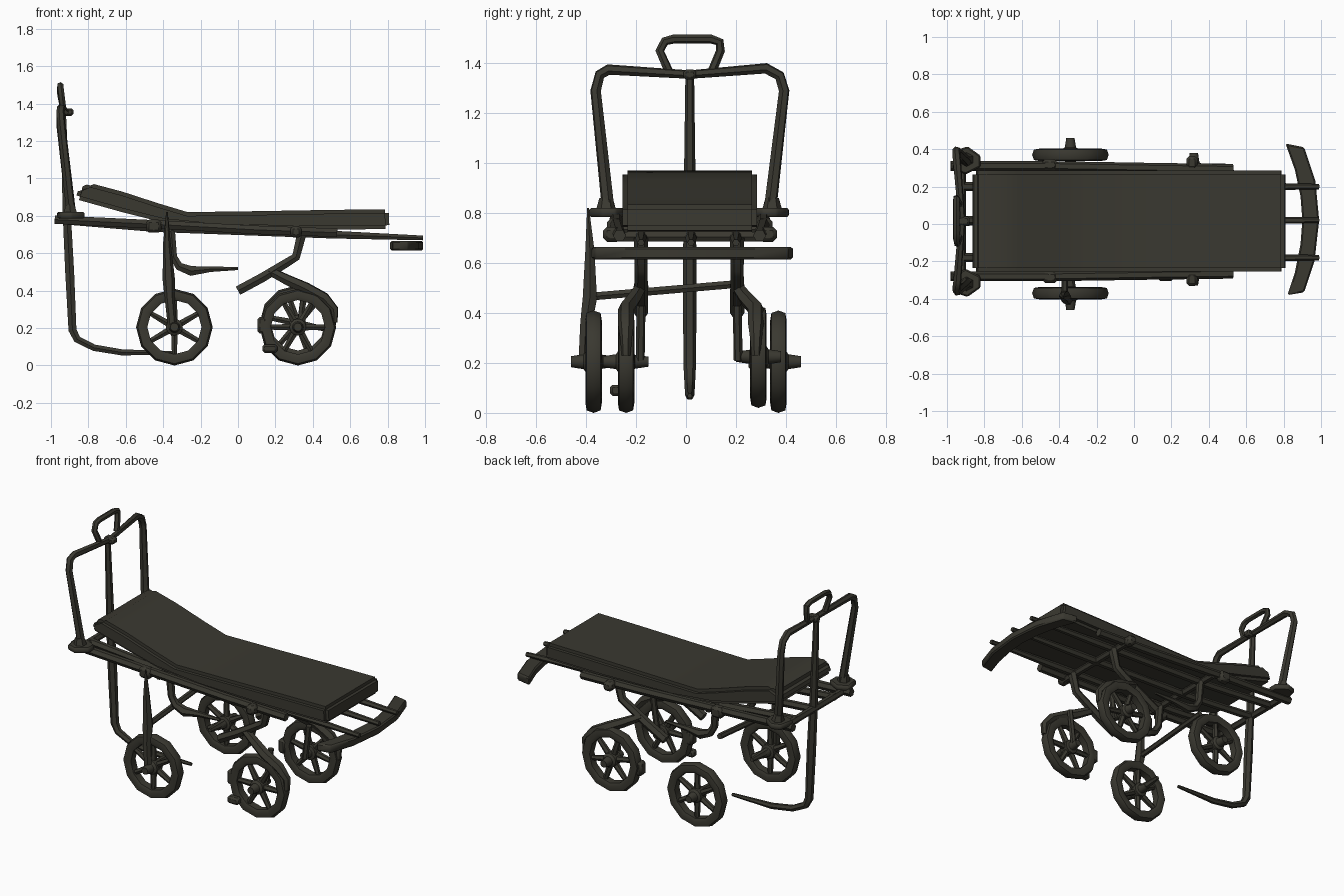
import bpy, bmesh, math
from mathutils import Matrix, Vector

cube = bpy.data.objects.get("Cube")
if cube:
    bpy.data.objects.remove(cube, do_unlink=True)

mat = bpy.data.materials.new("dark_olive")
mat.use_nodes = True
COLOR = (0.042, 0.040, 0.030, 1)
mat.diffuse_color = COLOR
mat.node_tree.nodes["Principled BSDF"].inputs["Base Color"].default_value = COLOR


def add(name, mesh, angle=40):
    mesh.materials.clear()
    mesh.materials.append(mat)
    ob = bpy.data.objects.new(name, mesh)
    bpy.context.collection.objects.link(ob)
    bpy.ops.object.select_all(action="DESELECT")
    ob.select_set(True)
    bpy.context.view_layer.objects.active = ob
    bpy.ops.object.shade_smooth_by_angle(angle=math.radians(angle))
    return ob


def finish(name, bm, angle=40):
    bmesh.ops.recalc_face_normals(bm, faces=bm.faces)
    mesh = bpy.data.meshes.new(name)
    bm.to_mesh(mesh)
    bm.free()
    return add(name, mesh, angle)


def tube(name, points, radius, radii=None, closed=False):
    """Swept round bar along a path, with optional radius factors."""
    cu = bpy.data.curves.new(name, "CURVE")
    cu.dimensions = "3D"
    cu.bevel_depth = radius
    cu.bevel_resolution = 1
    cu.use_fill_caps = True
    sp = cu.splines.new("POLY")
    sp.points.add(len(points) - 1)
    sp.use_cyclic_u = closed
    for i, p in enumerate(points):
        sp.points[i].co = (*p, 1)
        sp.points[i].radius = radii[i] if radii else 1
    tmp = bpy.data.objects.new(name + "_path", cu)
    bpy.context.collection.objects.link(tmp)
    deps = bpy.context.evaluated_depsgraph_get()
    mesh = bpy.data.meshes.new_from_object(tmp.evaluated_get(deps))
    bpy.data.objects.remove(tmp, do_unlink=True)
    return add(name, mesh, 50)


def extrude(name, outline, vec, bevel=0.0, segments=1):
    """Flat outline pushed along a vector, with rounded edges."""
    bm = bmesh.new()
    face = bm.faces.new([bm.verts.new(p) for p in outline])
    ext = bmesh.ops.extrude_face_region(bm, geom=[face])["geom"]
    bmesh.ops.translate(bm, vec=vec, verts=[v for v in ext if isinstance(v, bmesh.types.BMVert)])
    bmesh.ops.recalc_face_normals(bm, faces=bm.faces)
    if bevel:
        edges = [e for e in bm.edges if len(e.link_faces) == 2 and e.calc_face_angle() > 0.6]
        bmesh.ops.bevel(bm, geom=edges, offset=bevel, segments=segments, affect="EDGES")
    return finish(name, bm)


def block(name, center, size):
    bm = bmesh.new()
    bmesh.ops.create_cube(bm, size=1, matrix=Matrix.Translation(center) @ Matrix.Diagonal((*size, 1)))
    bmesh.ops.bevel(bm, geom=bm.edges[:], offset=min(size) * 0.25, segments=1, affect="EDGES")
    return finish(name, bm)


def wheel(name, center, side, phase):
    """Chunky tyre, six spokes and a tapered hub turned around the y axis."""
    bm = bmesh.new()
    n = 12
    ring = [(0.145, -0.024), (0.165, -0.033), (0.195, -0.028),
            (0.205, 0), (0.195, 0.028), (0.165, 0.033), (0.145, 0.024)]
    hub = [(0, -0.09), (0.02, -0.09), (0.028, -0.035), (0.045, -0.03),
           (0.045, 0.03), (0.03, 0.04), (0.022, 0.09), (0, 0.09)]
    for profile, closed in ((ring, True), (hub, False)):
        loops = []
        for i in range(n):
            a = 2 * math.pi * i / n
            loops.append([bm.verts.new((r * math.cos(a), y * side, r * math.sin(a))) for r, y in profile])
        for i in range(n):
            p, q = loops[i], loops[(i + 1) % n]
            for j in range(len(profile) if closed else len(profile) - 1):
                k = (j + 1) % len(profile)
                bm.faces.new((p[j], q[j], q[k], p[k]))
    bmesh.ops.remove_doubles(bm, verts=bm.verts, dist=0.0001)
    for i in range(6):
        spoke = (Matrix.Rotation(phase + i * math.pi / 3, 4, "Y") @ Matrix.Translation((0.095, 0, 0))
                 @ Matrix.Rotation(math.pi / 2, 4, "Y"))
        bmesh.ops.create_cone(bm, cap_ends=True, segments=6, radius1=0.02, radius2=0.015,
                              depth=0.12, matrix=spoke)
    bmesh.ops.translate(bm, vec=center, verts=bm.verts)
    return finish(name, bm)


# Mattress with raised backrest
top = [(-0.87, 0.89), (-0.85, 0.95), (-0.79, 0.975), (-0.62, 0.93), (-0.42, 0.865), (-0.27, 0.82),
       (0.1, 0.825), (0.5, 0.832), (0.805, 0.835)]
bottom = [(0.81, 0.73), (0.4, 0.725), (-0.1, 0.735), (-0.4, 0.765), (-0.62, 0.82)]
extrude("mattress", [(x, -0.255, z) for x, z in top + bottom], (0, 0.54, 0), 0.02, 2)

# Long side rails and the lengthwise bars that carry the bumper
for label, y in (("right", -0.28), ("left", 0.31)):
    tube(label + "_side_rail", [(-0.98, y, 0.78), (-0.45, y, 0.755), (0.1, y * 0.97, 0.725), (0.53, y * 0.95, 0.71)], 0.026)
    block(label + "_front_clamp", (0.31, y * 1.06, 0.715), (0.06, 0.07, 0.06))
    block(label + "_rear_clamp", (-0.45, y * 1.02, 0.745), (0.08, 0.06, 0.07))
for label, y in (("right", -0.18), ("middle", 0.02), ("left", 0.2)):
    tube(label + "_under_bar", [(-0.93, y, 0.775), (-0.45, y, 0.735), (0.5, y, 0.7), (0.99, y, 0.682)],
         0.024, [1, 1, 1, 0.6])
for x, z in ((-0.92, 0.775), (-0.37, 0.735), (0.32, 0.705)):
    tube("cross_bar", [(x, -0.28, z), (x, 0.31, z)], 0.022)

# Curved bumper
arc = [(0.82, -0.38), (0.91, -0.365), (0.965, -0.2), (0.99, 0.02), (0.97, 0.23), (0.91, 0.41),
       (0.81, 0.43), (0.86, 0.29), (0.89, 0.15), (0.9, 0.02), (0.89, -0.11), (0.86, -0.26)]
extrude("bumper", [(x, y, 0.615) for x, y in arc], (0, 0, 0.05), 0.008)

# Push frame, grip and central stand
tube("push_frame", [(-0.89, -0.31, 0.8), (-0.945, -0.362, 1.29), (-0.95, -0.345, 1.355), (-0.945, -0.31, 1.375),
                    (-0.92, 0.015, 1.355), (-0.945, 0.32, 1.38), (-0.95, 0.375, 1.35), (-0.95, 0.393, 1.29),
                    (-0.89, 0.335, 0.8)], 0.022, [1.2, 1, 1, 1, 0.8, 1, 1, 1, 1.2])
tube("push_grip", [(-0.935, -0.07, 1.37), (-0.945, -0.105, 1.45), (-0.95, -0.085, 1.488), (-0.95, -0.05, 1.497),
                   (-0.95, 0.1, 1.497), (-0.95, 0.135, 1.485), (-0.95, 0.138, 1.45), (-0.935, 0.105, 1.37)], 0.018)
block("grip_mount", (-0.915, 0.015, 1.355), (0.07, 0.05, 0.04))
tube("center_stand", [(-0.935, 0.015, 1.35), (-0.915, 0.015, 0.8), (-0.9, 0.015, 0.5), (-0.885, 0.015, 0.19),
                      (-0.86, 0.015, 0.14), (-0.77, 0.015, 0.095), (-0.62, 0.015, 0.07), (-0.34, 0.015, 0.068)],
     0.025, [0.7, 1, 1.1, 1, 0.9, 0.8, 0.75, 0.4])

# Feet of the push frame
for label, s, y in (("right", -1, -0.32), ("left", 1, 0.345)):
    foot = [(-0.97, y - s * 0.05), (-0.9, y - s * 0.08), (-0.82, y - s * 0.04),
            (-0.82, y + s * 0.02), (-0.89, y + s * 0.07), (-0.95, y + s * 0.05)]
    extrude(label + "_frame_foot", [(px, py, 0.785) for px, py in foot], (0, 0, 0.035), 0.008)
    tube(label + "_foot_collar", [(-0.895, y, 0.81), (-0.9, y, 0.86)], 0.034, [1.2, 0.8])

# Wheels
wheel("rear_right_wheel", Vector((-0.34, -0.37, 0.205)), -1, math.pi / 6)
wheel("rear_left_wheel", Vector((-0.34, 0.37, 0.205)), 1, math.pi / 6)
wheel("front_right_wheel", Vector((0.32, -0.24, 0.205)), -1, 0)
wheel("front_left_wheel", Vector((0.32, 0.29, 0.225)), 1, 0.2)

# Rear leg, steering rod and stub axles
tube("rear_leg", [(-0.38, -0.392, 0.82), (-0.38, -0.385, 0.65), (-0.37, -0.385, 0.46), (-0.365, -0.4, 0.36),
                  (-0.35, -0.41, 0.2)], 0.03, [0.15, 0.7, 1.1, 0.9, 0.8])
tube("linkage_rod", [(-0.37, -0.39, 0.465), (-0.37, 0.19, 0.515)], 0.018)
for label, y, end in (("right", -0.37, -0.18), ("left", 0.37, 0.2)):
    tube(label + "_stub_axle", [(-0.34, y, 0.205), (-0.34, end, 0.215)], 0.03, [1, 0.4])

# Hooked hangers, front arms and wheel guards on both sides
for label, y, wy in (("right", -0.18, -0.24), ("left", 0.205, 0.28)):
    tube(label + "_hanger", [(-0.36, y, 0.74), (-0.345, y, 0.58), (-0.315, y, 0.53), (-0.25, y, 0.505),
                             (-0.15, y, 0.515), (0.0, y, 0.518)], 0.025, [1, 0.9, 1, 1.2, 0.7, 0.35])
    tube(label + "_front_arm", [(0.34, y, 0.7), (0.31, y, 0.58), (0.27, y, 0.555), (0.13, y, 0.47),
                                (0.0, y, 0.4)], 0.026, [1.1, 1, 1, 1.1, 1.1])
    tube(label + "_wheel_guard", [(0.17, y, 0.505), (0.27, (y + wy) / 2, 0.455), (0.36, wy, 0.415),
                                  (0.46, wy, 0.36), (0.515, wy, 0.3), (0.515, wy, 0.23)],
         0.03, [0.8, 1, 1.1, 1.1, 0.8, 0.6])
    tube(label + "_axle_strut", [(0.36, y, 0.43), (0.33, y * 1.02, 0.21)], 0.018)
    block(label + "_brake_pad", (0.13, wy, 0.215), (0.05, 0.06, 0.09))
block("brake_pedal", (0.17, -0.28, 0.09), (0.08, 0.05, 0.045))
